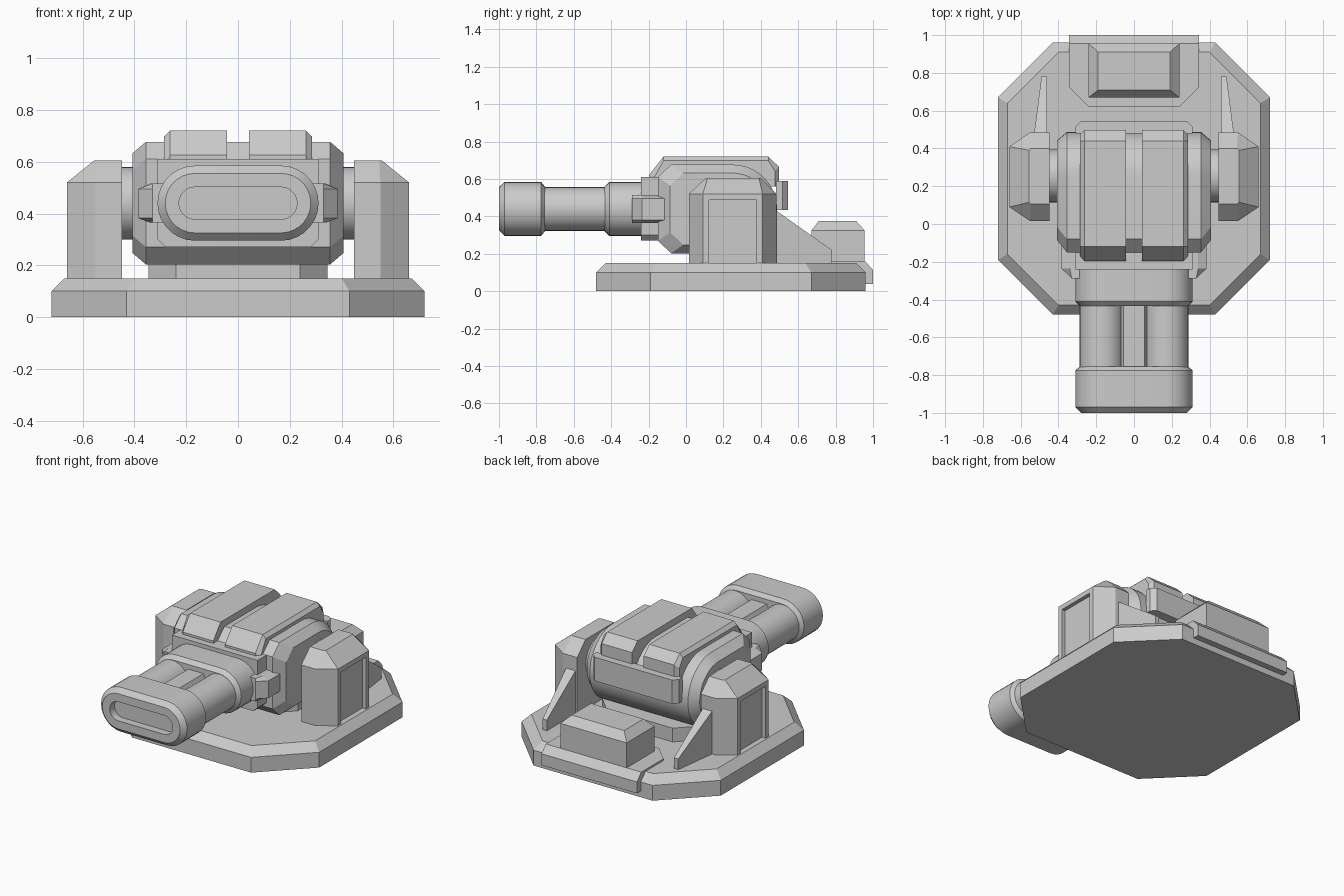
import bpy, bmesh
from math import cos, sin, pi

if "Cube" in bpy.data.objects:
    bpy.data.objects.remove(bpy.data.objects["Cube"], do_unlink=True)

grey = bpy.data.materials.new("plain_grey")
grey.use_nodes = True
grey.diffuse_color = (0.6, 0.6, 0.6, 1)
grey.node_tree.nodes["Principled BSDF"].inputs["Base Color"].default_value = (0.6, 0.6, 0.6, 1)
AXLE_Y, AXLE_Z = 0.255, 0.44


def loft(name, rings, edit=None):
    """Skin a list of equal-length point rings and cap both ends."""
    bm = bmesh.new()
    rows = [[bm.verts.new(p) for p in ring] for ring in rings]
    n = len(rows[0])
    for a, b in zip(rows, rows[1:]):
        for i in range(n):
            j = (i + 1) % n
            bm.faces.new((a[i], a[j], b[j], b[i]))
    bm.faces.new(rows[0])
    bm.faces.new(rows[-1])
    bmesh.ops.recalc_face_normals(bm, faces=bm.faces)
    if edit:
        edit(bm)
    mesh = bpy.data.meshes.new(name)
    bm.to_mesh(mesh)
    bm.free()
    mesh.materials.append(grey)
    obj = bpy.data.objects.new(name, mesh)
    bpy.context.collection.objects.link(obj)
    return obj


def smooth(obj):
    bpy.ops.object.select_all(action='DESELECT')
    obj.select_set(True)
    bpy.context.view_layer.objects.active = obj
    bpy.ops.object.shade_smooth_by_angle(angle=pi / 7)


def octagon(x, y0, y1, cut, z):
    return [(-x + cut, y0, z), (x - cut, y0, z), (x, y0 + cut, z), (x, y1 - cut, z),
            (x - cut, y1, z), (-x + cut, y1, z), (-x, y1 - cut, z), (-x, y0 + cut, z)]


def rect(x0, x1, y0, y1, z):
    return [(x0, y0, z), (x1, y0, z), (x1, y1, z), (x0, y1, z)]


def along_x(profile, x):
    return [(x, y, z) for y, z in profile]


def along_y(profile, y):
    return [(x, y, z) for x, z in profile]


def stadium(r, y, half=0.166, n=14):
    ring = []
    for k in range(2 * n + 2):
        a = (k if k <= n else k - 1) * pi / n - pi / 2
        ring.append(((half if k <= n else -half) + r * cos(a), y, AXLE_Z + r * sin(a)))
    return ring


def circle_x(r, x, n=32):
    return [(x, AXLE_Y + r * cos(2 * pi * k / n), AXLE_Z + r * sin(2 * pi * k / n)) for k in range(n)]


# Base slab and pedestal
loft("base", [octagon(0.72, -0.48, 0.96, 0.29, 0), octagon(0.72, -0.48, 0.96, 0.29, 0.1),
              octagon(0.67, -0.43, 0.91, 0.27, 0.15)])
loft("pedestal", [octagon(0.345, 0.02, 0.48, 0.105, z) for z in (0.14, 0.24)])


# Rear plate with a sloped back lip, and the box on it
def plate(y_back, z):
    return [(-0.24, 0.62, z), (0.24, 0.62, z), (0.345, 0.725, z),
            (0.345, y_back, z), (-0.345, y_back, z), (-0.345, 0.725, z)]


loft("rear_plate", [plate(1.0, 0.04), plate(1.0, 0.115), plate(0.955, 0.162)])
loft("rear_box", [rect(-0.24, 0.24, 0.67, 0.955, 0.15), rect(-0.24, 0.24, 0.67, 0.955, 0.325),
                  rect(-0.19, 0.19, 0.71, 0.91, 0.375)])


# Drum housing: chamfered front, round back, bevelled sides
def housing(x, d, front, n=20):
    r = 0.237 - d
    pts = [(front + 0.07, AXLE_Z + r), (front, 0.61 - d), (front, 0.27 + d), (front + 0.07, AXLE_Z - r)]
    for k in range(n + 1):
        a = -pi / 2 + pi * k / n
        pts.append((0.25 + r * cos(a), AXLE_Z + r * sin(a)))
    return along_x(pts, x)


smooth(loft("drum_housing", [housing(-0.408, 0.045, -0.085), housing(-0.355, 0, -0.15),
                             housing(0.355, 0, -0.15), housing(0.408, 0.045, -0.085)]))

# Square collar in front of the housing
collar = [(-0.31, 0.3), (-0.28, 0.27), (0.28, 0.27), (0.31, 0.3),
          (0.31, 0.61), (-0.31, 0.61)]
loft("front_collar", [along_y(collar, y) for y in (-0.24, -0.1)])

# Plate on the back of the housing
back = [(-0.31, 0.48), (-0.31, 0.515), (-0.28, 0.545), (0.28, 0.545), (0.31, 0.515), (0.31, 0.48)]
loft("back_plate", [[(x, y, z) for x, y in back] for z in (0.435, 0.59)])


# Recessed panel in a post's outer face
def recess(bm):
    face = max(bm.faces, key=lambda f: abs(f.calc_center_median().x))
    side = 1 if face.calc_center_median().x > 0 else -1
    bmesh.ops.inset_individual(bm, faces=[face], thickness=0.045)
    for v in face.verts:
        if v.co.z < 0.3:
            v.co.z -= 0.025
    inner = bmesh.ops.extrude_face_region(bm, geom=[face])
    verts = [g for g in inner["geom"] if isinstance(g, bmesh.types.BMVert)]
    bmesh.ops.translate(bm, verts=verts, vec=(-0.025 * side, 0, 0))
    if face.is_valid:
        bm.faces.remove(face)


post_plan = [(0.447, 0.015), (0.55, 0.015), (0.66, 0.09), (0.66, 0.41), (0.55, 0.485), (0.447, 0.485)]
post_top = [(0.447, 0.105), (0.545, 0.105), (0.555, 0.115), (0.555, 0.39), (0.545, 0.4), (0.447, 0.4)]
clamp_plan = [(0.28, -0.115), (0.385, -0.115), (0.385, -0.235), (0.33, -0.288), (0.28, -0.288)]

for side, label in ((1, "left"), (-1, "right")):
    def flip(points):
        return [(side * x, y, z) for x, y, z in points]

    # Support post, axle and rear brace
    loft(label + "_post", [flip((x, y, 0.14) for x, y in post_plan),
                           flip((x, y, 0.52) for x, y in post_plan),
                           flip((x, y, 0.605) for x, y in post_top)], recess)
    smooth(loft(label + "_axle", [flip(circle_x(0.14, x)) for x in (0.38, 0.47)]))
    loft(label + "_brace", [
        flip([(0.46, 0.47, 0.14), (0.53, 0.47, 0.14), (0.53, 0.47, 0.44), (0.46, 0.47, 0.44)]),
        flip([(0.46, 0.78, 0.14), (0.49, 0.78, 0.14), (0.49, 0.78, 0.22), (0.46, 0.78, 0.22)])])

    # Side clamp on the collar, slightly tapered above and below
    def clamp(z, trim):
        return flip((min(x, 0.385 - trim), y, z) for x, y in clamp_plan)
    loft(label + "_clamp", [clamp(0.365, 0.045), clamp(0.382, 0), clamp(0.495, 0), clamp(0.515, 0.045)])

    # Armour block over the top of the housing
    def block(x, d):
        pts = [(-0.195 + d, 0.6), (-0.195 + d, 0.625 - d), (-0.12, 0.72 - d),
               (0.44, 0.72 - d), (0.497 - d, 0.665 - d), (0.497 - d, 0.56), (0.2, 0.56), (-0.12, 0.6)]
        return flip(along_x(pts, x))
    loft(label + "_top_block", [block(0.042, 0), block(0.262, 0), block(0.285, 0.022)])

    # One of the twin barrel tubes
    tube = [(0.171 + 0.117 * cos(k * pi / 16), AXLE_Z + 0.117 * sin(k * pi / 16)) for k in range(32)]
    smooth(loft(label + "_barrel_tube", [flip(along_y(tube, y)) for y in (-0.8, -0.4)]))

# Rib between the tubes
rib = [(-0.07, 0.36), (0.07, 0.36), (0.07, 0.5), (0.055, 0.53), (-0.055, 0.53), (-0.07, 0.5)]
loft("barrel_rib", [along_y(rib, y) for y in (-0.8, -0.4)])

# Oval sleeve and hollow muzzle
smooth(loft("barrel_sleeve", [stadium(0.12, -0.435), stadium(0.145, -0.41), stadium(0.145, -0.2)]))
smooth(loft("muzzle", [stadium(0.12, -0.755), stadium(0.145, -0.775), stadium(0.145, -0.97),
                       stadium(0.115, -1.0), stadium(0.062, -1.0), stadium(0.062, -0.95)]))
